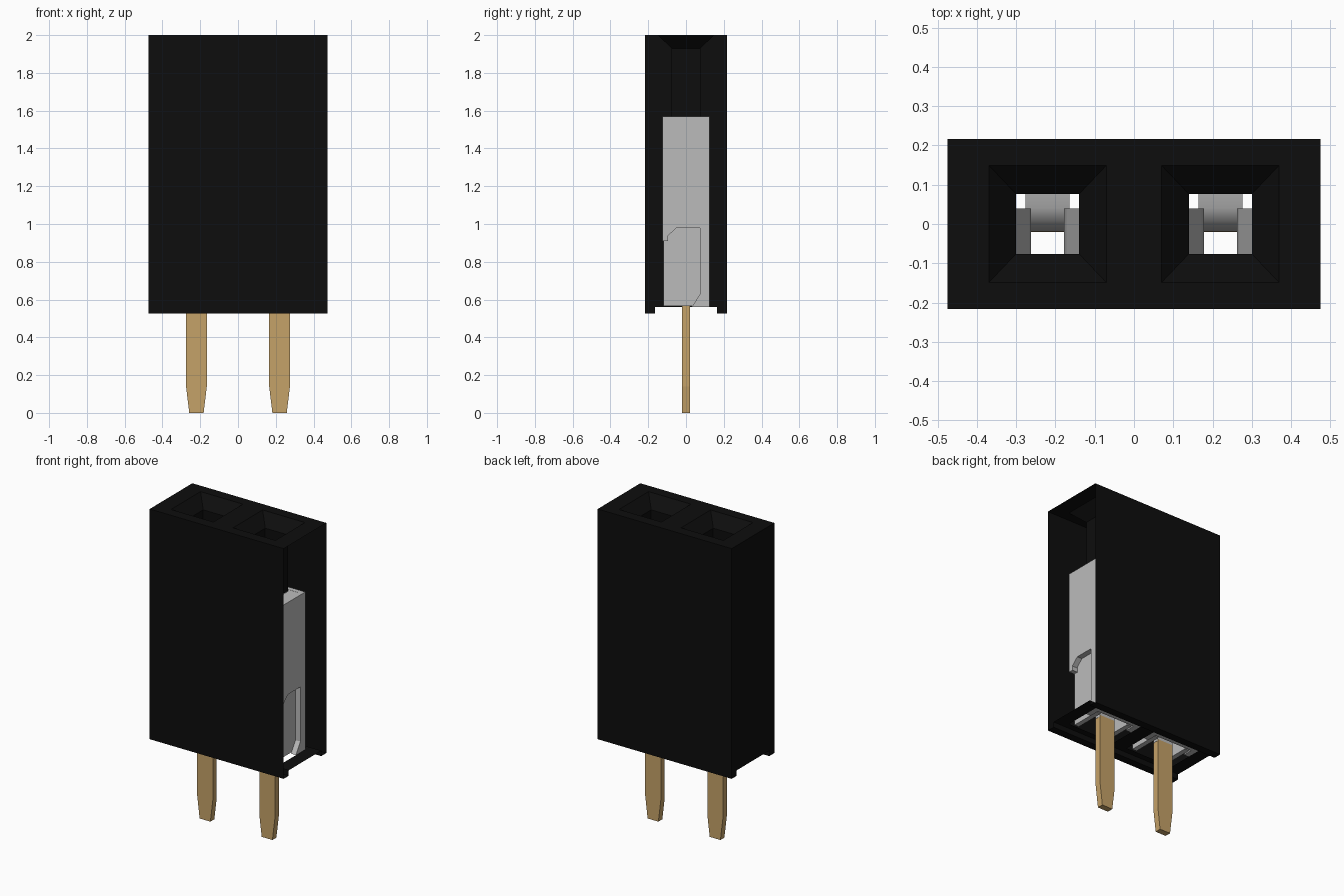
import bpy, bmesh, math
from mathutils import Vector

if "Cube" in bpy.data.objects:
    bpy.data.objects.remove(bpy.data.objects["Cube"], do_unlink=True)


def material(name, color):
    m = bpy.data.materials.new(name)
    m.use_nodes = True
    m.diffuse_color = (*color, 1)
    m.node_tree.nodes["Principled BSDF"].inputs["Base Color"].default_value = (*color, 1)
    return m


BLACK = material("black plastic", (0.004, 0.004, 0.004))
GREY = material("grey metal", (0.50, 0.50, 0.50))
GOLD = material("gold plating", (0.56, 0.36, 0.14))


def finish(name, bm, mat):
    bmesh.ops.recalc_face_normals(bm, faces=bm.faces)
    me = bpy.data.meshes.new(name)
    bm.to_mesh(me)
    bm.free()
    me.materials.append(mat)
    ob = bpy.data.objects.new(name, me)
    bpy.context.collection.objects.link(ob)
    return ob


def prism(name, pts, axis, a, b, mat):
    """Extrude a flat outline along x (points are y,z) or y (points are x,z)."""
    bm = bmesh.new()
    place = (lambda p, d: (d, p[0], p[1])) if axis == "x" else (lambda p, d: (p[0], d, p[1]))
    ends = [[bm.verts.new(place(p, d)) for p in pts] for d in (a, b)]
    bm.faces.new(ends[0])
    bm.faces.new(ends[1][::-1])
    n = len(pts)
    for i in range(n):
        j = (i + 1) % n
        bm.faces.new((ends[0][i], ends[0][j], ends[1][j], ends[1][i]))
    return finish(name, bm, mat)


def box(name, x0, x1, y0, y1, z0, z1, mat):
    return prism(name, [(x0, z0), (x1, z0), (x1, z1), (x0, z1)], "y", y0, y1, mat)


def ribbon(path, thickness):
    """Outline of a bent strip following a centre path."""
    path = [Vector(p) for p in path]
    left, right = [], []
    for i, p in enumerate(path):
        t = (path[min(i + 1, len(path) - 1)] - path[max(i - 1, 0)]).normalized()
        n = Vector((-t.y, t.x)) * thickness / 2
        left.append(tuple(p + n))
        right.append(tuple(p - n))
    return left + right[::-1]


def socket_cutter(cx):
    """Funnel, square hole and contact cavity as one stepped loft."""
    rings = [(2.01, .16, .16), (1.93, .08, .076), (1.57, .08, .076),
             (1.57, .17, .125), (.5, .17, .125)]
    bm = bmesh.new()
    loops = [[bm.verts.new((cx + sx * hx, sy * hy, z))
              for sx, sy in ((-1, -1), (1, -1), (1, 1), (-1, 1))] for z, hx, hy in rings]
    for lo, hi in zip(loops, loops[1:]):
        for i in range(4):
            j = (i + 1) % 4
            bm.faces.new((lo[i], lo[j], hi[j], hi[i]))
    bm.faces.new(loops[0])
    bm.faces.new(loops[-1])
    return finish("cutter", bm, BLACK)


# Plastic body: block with a groove underneath and two sockets
PITCH = .22
body = box("socket_body", -.475, .475, -.216, .216, .525, 2, BLACK)
cutters = [box("cutter", -.6, .6, -.165, .165, .4, .56, BLACK)]
cutters += [socket_cutter(cx) for cx in (-PITCH, PITCH)]
for c in cutters:
    mod = body.modifiers.new("cut", "BOOLEAN")
    mod.operation, mod.solver, mod.object = "DIFFERENCE", "EXACT", c
bpy.context.view_layer.update()
cut_mesh = bpy.data.meshes.new_from_object(
    body.evaluated_get(bpy.context.evaluated_depsgraph_get()))
body.modifiers.clear()
body.data = cut_mesh
for c in cutters:
    bpy.data.objects.remove(c, do_unlink=True)

# Open the left end and drop the cavity walls, which the contacts replace
bm = bmesh.new()
bm.from_mesh(cut_mesh)
gone = []
for f in bm.faces:
    c = f.calc_center_median()
    inside = abs(c.y) < .2 and abs(c.x) < .47 and .6 < c.z < 1.6
    if c.x > .474 or inside:
        gone.append(f)
bmesh.ops.delete(bm, geom=gone, context="FACES")
bm.to_mesh(cut_mesh)
bm.free()

# Contacts
SIDE = [(-.125, 1.57), (.125, 1.57), (.125, .56), (.03, .56),
        (.075, .63), (.075, .98), (-.05, .98), (-.125, .91)]
INNER = [(-.12, .565), (.08, .565), (.08, 1.0), (-.12, 1.0)]
PIN = [(-.038, 0), (.038, 0), (.055, .14), (.055, .6), (-.055, .6), (-.055, .14)]
BEND = [(0, .59), (0, .63), (.006, .66), (.02, .685), (.045, .70), (.11, .705)]
ARM = [(.115, .98), (.105, 1.06), (.075, 1.24), (.057, 1.34), (.062, 1.38), (.095, 1.5)]

for side, cx in (("right", -PITCH), ("left", PITCH)):
    # Sleeve around the contact
    box(side + "_sleeve_front", cx - .17, cx + .17, -.125, -.095, .91, 1.57, GREY)
    box(side + "_sleeve_back", cx - .17, cx + .17, .095, .125, .56, 1.57, GREY)
    for s in (-1, 1):
        prism(side + "_sleeve_side", SIDE, "x", cx + s * .135, cx + s * .17, GREY)
        box(side + "_sleeve_top_end", *sorted((cx + s * .081, cx + s * .169)),
            -.124, .124, 1.54, 1.569, GREY)
        box(side + "_sleeve_top_edge", cx - .081, cx + .081,
            *sorted((s * .077, s * .124)), 1.54, 1.569, GREY)
        # Inner plate and spring arm
        prism(side + "_contact_plate", INNER, "x", cx + s * .1, cx + s * .132, GREY)
        arm = [(cx + s * x, z) for x, z in ARM]
        prism(side + "_spring_arm", ribbon(arm, .03), "y", -.085, .04, GREY)
    # Tapered pin and the bend joining it to the back of the sleeve
    prism(side + "_pin", [(cx + x, z) for x, z in PIN], "y", -.02, .02, GOLD)
    bend = prism(side + "_pin_bend", ribbon(BEND, .038), "x", cx - .056, cx + .056, GREY)
    bpy.ops.object.select_all(action="DESELECT")
    bend.select_set(True)
    bpy.context.view_layer.objects.active = bend
    bpy.ops.object.shade_smooth_by_angle(angle=math.radians(40))
